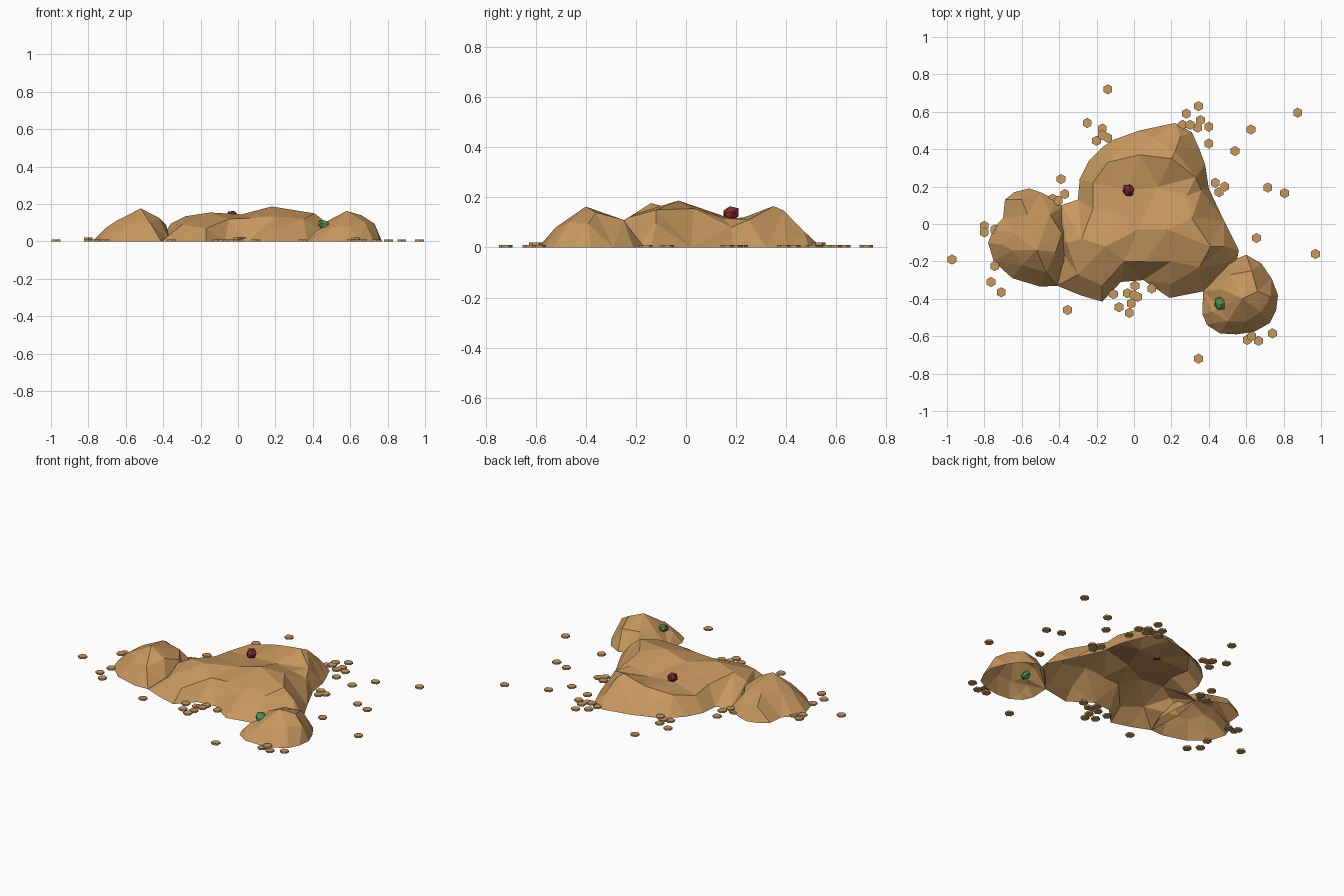
import bpy, bmesh, math
from mathutils import Vector
from mathutils.geometry import delaunay_2d_cdt


def material(name, rgb):
    m = bpy.data.materials.new(name)
    m.diffuse_color = (*rgb, 1)
    return m


DIRT = material("sandy dirt", (0.57, 0.31, 0.115))
RED = material("dark red stone", (0.24, 0.025, 0.025))
GREEN = material("green stone", (0.085, 0.30, 0.09))


def finish(name, bm, mat):
    me = bpy.data.meshes.new(name)
    bm.to_mesh(me)
    bm.free()
    me.materials.append(mat)
    ob = bpy.data.objects.new(name, me)
    bpy.context.collection.objects.link(ob)
    return ob


def mound(name, outline, tops):
    """Open faceted shell: outline on the ground, spot heights inside it."""
    pts = [Vector((x, y, 0)) for x, y in outline] + [Vector(t) for t in tops]
    ring = list(range(len(outline)))
    vs, _, faces, orig, _, _ = delaunay_2d_cdt(
        [p.xy for p in pts], [], [ring], 1, 1e-5)
    bm = bmesh.new()
    bv = [bm.verts.new((v.x, v.y, pts[o[0]].z if o else 0.0))
          for v, o in zip(vs, orig)]
    for f in faces:
        face = bm.faces.new([bv[i] for i in f])
        face.normal_update()
        if face.normal.z < 0:
            face.normal_flip()
    return finish(name, bm, DIRT)


# Main mound
mound("main_mound",
      [(-.11, .45), (.03, .50), (.22, .54), (.31, .49), (.35, .40), (.38, .32),
       (.40, .19), (.48, .02), (.56, -.14), (.55, -.20), (.37, -.36),
       (.19, -.395), (.05, -.30), (-.07, -.31), (-.17, -.415), (-.29, -.38),
       (-.41, -.33), (-.42, -.10), (-.39, .10), (-.30, .13), (-.29, .24),
       (-.24, .34), (-.17, .41)][::-1],
      [(-.14, .33, .11), (.03, .37, .135), (.22, .39, .147), (.20, .35, .165),
       (.33, .25, .11), (-.06, .41, .07), (.10, .46, .075), (.25, .47, .065),
       (-.22, .22, .085), (-.03, .18, .115), (.13, .20, .108), (.28, .15, .118),
       (.36, .18, .08), (.18, -.03, .187), (.02, -.03, .145), (.41, -.12, .15),
       (.31, .03, .155), (-.15, -.12, .155), (-.28, -.08, .135),
       (-.36, -.10, .095), (-.08, .05, .125), (-.22, .08, .105),
       (-.05, -.20, .12), (.06, -.20, .125), (.20, -.20, .135),
       (.35, -.23, .12), (.20, -.32, .065), (-.17, -.33, .07),
       (-.30, -.27, .09), (.48, -.12, .095)])

# Left mound
mound("left_mound",
      [(-.64, .17), (-.56, .19), (-.50, .17), (-.42, .13), (-.38, .09),
       (-.36, -.03), (-.36, -.22), (-.41, -.33), (-.50, -.335), (-.65, -.29),
       (-.75, -.20), (-.78, -.10), (-.75, -.02), (-.70, .03), (-.69, .13)][::-1],
      [(-.52, -.14, .177), (-.64, -.05, .115), (-.65, -.14, .11),
       (-.57, .05, .125), (-.45, .05, .10), (-.42, -.15, .125),
       (-.60, .13, .08), (-.47, -.26, .10), (-.60, -.22, .095),
       (-.71, -.11, .07), (-.385, -.05, .09)])

# Front right mound
mound("front_right_mound",
      [(.60, -.165), (.68, -.21), (.735, -.29), (.77, -.38), (.76, -.46),
       (.725, -.53), (.645, -.575), (.55, -.59), (.46, -.585), (.39, -.54),
       (.365, -.48), (.37, -.36), (.51, -.20)][::-1],
      [(.58, -.40, .163), (.66, -.36, .14), (.73, -.39, .095), (.63, -.25, .11),
       (.52, -.27, .11), (.47, -.35, .105), (.46, -.44, .08), (.42, -.47, .06),
       (.50, -.52, .075), (.60, -.52, .08), (.68, -.47, .10), (.42, -.53, .03)])


# Coloured stones half buried in the dirt
def stone(name, pos, scale, mat):
    bm = bmesh.new()
    bmesh.ops.create_icosphere(bm, subdivisions=1, radius=1)
    ob = finish(name, bm, mat)
    ob.location, ob.scale, ob.rotation_euler = pos, scale, (.3, .2, .4)


stone("red_stone", (-.03, .18, .136), (.033, .038, .030), RED)
stone("green_stone", (.46, -.425, .09), (.035, .040, .024), GREEN)

# Scattered hexagonal crumbs; a crumb over an earlier one rests on top of it
CRUMBS_BACK = [
    (-.14, .72), (-.25, .54), (-.17, .51), (-.20, .445), (-.17, .475), (-.14, .46),
    (.345, .63), (.28, .59), (.355, .555), (.26, .53), (.30, .53), (.34, .515),
    (.40, .52), (.40, .43), (.875, .595), (.625, .505), (.54, .39), (-.39, .24),
    (-.37, .16), (-.435, .135), (-.405, .125), (.435, .22), (.485, .20),
    (.455, .17), (.715, .195), (.805, .165)]
CRUMBS_FRONT = [
    (.655, -.075), (.97, -.16), (-.80, -.01), (-.80, -.045), (-.745, -.03),
    (-.973, -.19), (-.745, -.225), (-.765, -.31), (-.71, -.365), (-.355, -.46),
    (-.11, -.375), (-.08, -.445), (-.035, -.37), (.005, -.33), (0, -.38),
    (.02, -.39), (-.025, -.475), (-.015, -.425), (.095, -.345), (.605, -.62),
    (.63, -.60), (.665, -.625), (.74, -.585), (.345, -.72)]
bm = bmesh.new()
placed = []
for x, y in CRUMBS_BACK + CRUMBS_FRONT:
    under = [z for px, py, z in placed if math.hypot(px - x, py - y) < .04]
    z = min(max(under) + .01, .015) if under else 0.0
    placed.append((x, y, z))
    made = bmesh.ops.create_cone(bm, cap_ends=True, segments=6, radius1=.027,
                                 radius2=.027, depth=.01)["verts"]
    bmesh.ops.translate(bm, verts=made, vec=(x, y, z + .005))
finish("dirt_crumbs", bm, DIRT)
